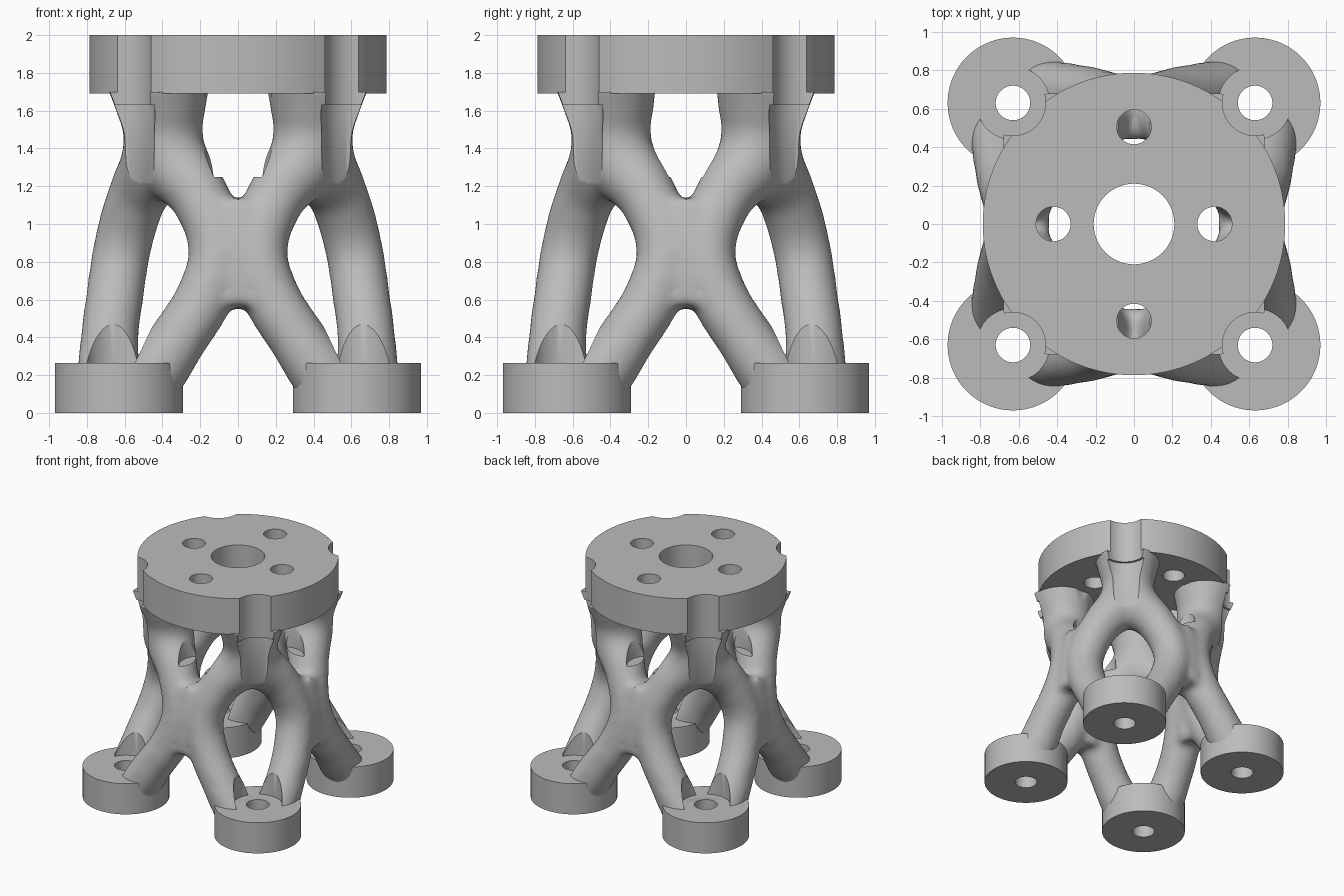
import bpy
from math import radians, pi
from mathutils import Matrix, Vector

scene = bpy.context.scene
if "Cube" in bpy.data.objects:
    bpy.data.objects.remove(bpy.data.objects["Cube"])

grey = bpy.data.materials.new("plain_grey")
grey.use_nodes = True
colour = (0.5, 0.5, 0.5, 1)
grey.diffuse_color = colour
grey.node_tree.nodes["Principled BSDF"].inputs["Base Color"].default_value = colour

FOOT = 0.63        # bolt axis offset of each foot, in x and y
PAD_TOP = 0.265
DISC_BOTTOM = 1.69
CORNERS = [(sx * FOOT, sy * FOOT) for sx in (-1, 1) for sy in (-1, 1)]
PLATE_BOLTS = [(0.42, 0), (-0.42, 0), (0, 0.505), (0, -0.505)]


def cylinder(name, x, y, radius, low, high, sides=64):
    bpy.ops.mesh.primitive_cylinder_add(vertices=sides, radius=radius, depth=high - low,
                                        location=(x, y, (low + high) / 2))
    obj = bpy.context.object
    obj.name = name
    return obj


def bake(obj):
    """Replace an object by its evaluated mesh."""
    bpy.context.view_layer.update()
    graph = bpy.context.evaluated_depsgraph_get()
    mesh = bpy.data.meshes.new_from_object(obj.evaluated_get(graph))
    name, matrix = obj.name, obj.matrix_world.copy()
    bpy.data.objects.remove(obj)
    new = bpy.data.objects.new(name, mesh)
    new.matrix_world = matrix
    scene.collection.objects.link(new)
    return new


def cut(obj, cutters):
    for cutter in cutters:
        cutter.hide_render = True
        mod = obj.modifiers.new("cut", "BOOLEAN")
        mod.operation = "DIFFERENCE"
        mod.solver = "EXACT"
        mod.object = cutter
    obj = bake(obj)
    for cutter in cutters:
        bpy.data.objects.remove(cutter)
    return obj


def finish(obj):
    obj.data.materials.clear()
    obj.data.materials.append(grey)
    bpy.ops.object.select_all(action="DESELECT")
    obj.select_set(True)
    bpy.context.view_layer.objects.active = obj
    bpy.ops.object.shade_smooth_by_angle(angle=radians(35))


# Foot pads with bolt holes
for i, (x, y) in enumerate(CORNERS):
    pad = cylinder(f"foot_pad_{i + 1}", x, y, 0.34, 0, PAD_TOP, 96)
    finish(cut(pad, [cylinder("bolt_hole", x, y, 0.09, -0.1, 0.5)]))

# Top plate with centre hole, bolt holes and corner notches
plate = cylinder("top_plate", 0, 0, 0.787, DISC_BOTTOM, 2, 160)
cutters = [cylinder("centre_hole", 0, 0, 0.21, 1.5, 2.2)]
cutters += [cylinder("bolt_hole", x, y, 0.09, 1.5, 2.2) for x, y in PLATE_BOLTS]
cutters += [cylinder("notch", x, y, 0.17, 1.5, 2.2) for x, y in CORNERS]
finish(cut(plate, cutters))

# Organic frame: each side is a pair of bowed limbs, bridged where they meet
limb = [(0.49, -0.685, 0.14, 0.175), (0.31, -0.68, 0.40, 0.155), (0.17, -0.65, 0.63, 0.155),
        (0.11, -0.615, 0.86, 0.155), (0.2, -0.535, 1.14, 0.16), (0.36, -0.42, 1.36, 0.2),
        (0.40, -0.40, 1.53, 0.215), (0.42, -0.42, 1.78, 0.29)]
bridge = [(0, -0.65, 0.56, 0.14), (0, -0.62, 0.85, 0.15), (0, -0.57, 1.12, 0.14)]

curve = bpy.data.curves.new("frame", "CURVE")
curve.dimensions = "3D"
curve.bevel_depth = 1
curve.bevel_resolution = 6
curve.use_fill_caps = True
curve.resolution_u = 8


def add_tube(points, turn, flip=1):
    spline = curve.splines.new("BEZIER")
    spline.bezier_points.add(len(points) - 1)
    for point, (x, y, z, radius) in zip(spline.bezier_points, points):
        point.co = turn @ Vector((x * flip, y, z))
        point.radius = radius
        point.handle_left_type = point.handle_right_type = "AUTO"


for quarter in range(4):
    turn = Matrix.Rotation(quarter * pi / 2, 3, "Z")
    add_tube(limb, turn)
    add_tube(limb, turn, -1)
    add_tube(bridge, turn)

frame = bpy.data.objects.new("frame", curve)
scene.collection.objects.link(frame)
frame = bake(frame)
remesh = frame.modifiers.new("blend", "REMESH")
remesh.mode = "VOXEL"
remesh.voxel_size = 0.022
smooth = frame.modifiers.new("soften", "SMOOTH")
smooth.factor = 0.5
smooth.iterations = 24
frame = bake(frame)

# Clearance for bolts and tools, and a flat trim inside the top plate
cutters = [cylinder("trim", 0, 0, 1.5, DISC_BOTTOM + 0.01, 2.5)]
for x, y in CORNERS:
    cutters.append(cylinder("tool_clearance", x, y, 0.19, PAD_TOP, 1.63))
    cutters.append(cylinder("bolt_clearance", x, y, 0.17, 1.6, 2.1))
    cutters.append(cylinder("foot_hole", x, y, 0.09, -0.1, 0.4))
cutters += [cylinder("window_clearance", x, y, 0.175, 1.25, 2.2) for x, y in PLATE_BOLTS]
finish(cut(frame, cutters))
